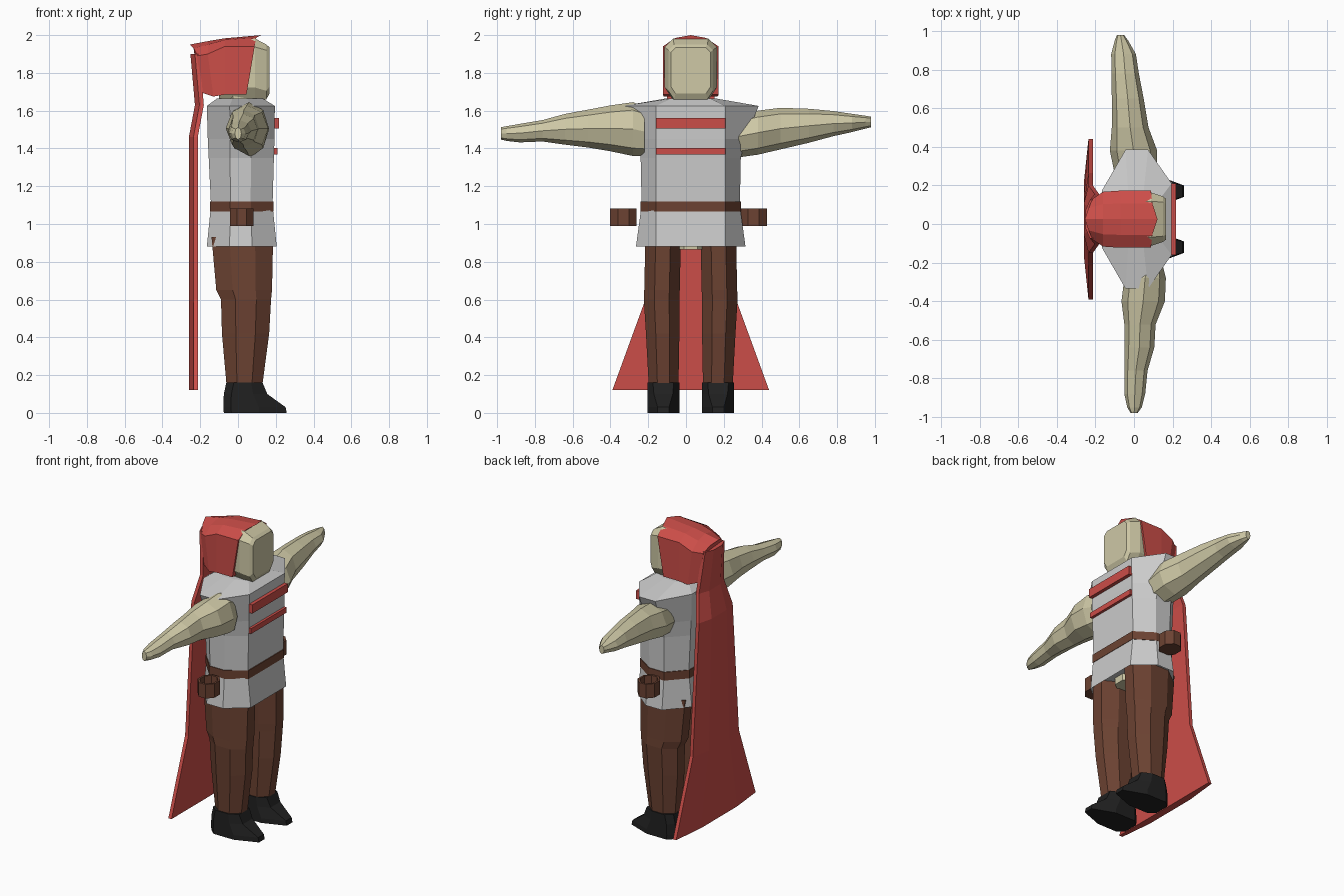
import bpy, bmesh, math
from mathutils import Vector

CY = 0.025  # the body's mirror plane


def material(name, rgb):
    m = bpy.data.materials.new(name)
    m.diffuse_color = (*rgb, 1)
    return m


SKIN = material("skin", (0.62, 0.58, 0.38))
RED = material("red_cloth", (0.60, 0.075, 0.065))
BROWN = material("leather", (0.15, 0.055, 0.032))
BLACK = material("boot_black", (0.015, 0.015, 0.015))


def loft(name, rings, mat=None):
    """Skin a stack of equal-length rings and cap both ends."""
    bm = bmesh.new()
    rows = [[bm.verts.new(Vector(p)) for p in r] for r in rings]
    n = len(rows[0])
    for a, b in zip(rows, rows[1:]):
        for i in range(n):
            j = (i + 1) % n
            bm.faces.new((a[i], a[j], b[j], b[i]))
    bm.faces.new(rows[0])
    bm.faces.new(rows[-1])
    bmesh.ops.recalc_face_normals(bm, faces=bm.faces)
    me = bpy.data.meshes.new(name)
    bm.to_mesh(me)
    bm.free()
    ob = bpy.data.objects.new(name, me)
    bpy.context.collection.objects.link(ob)
    if mat:
        me.materials.append(mat)
    return ob


def octagon(u0, u1, v0, v1, flat=True):
    """Eight (u, v) points filling a box, with flats or corners on its sides."""
    off = math.pi / 8 if flat else 0
    s = 1 / math.cos(math.pi / 8) if flat else 1
    return [((u0 + u1) / 2 + (u1 - u0) / 2 * s * math.cos(off + k * math.pi / 4),
             (v0 + v1) / 2 + (v1 - v0) / 2 * s * math.sin(off + k * math.pi / 4))
            for k in range(8)]


def mirrored(half):
    """Close a half outline of (a, b) by mirroring a."""
    return half + [(-a, b) for a, b in reversed(half)]


def body_ring(z, x0, x1, w, front=0.185, back=0.15, grow=0.0):
    f = (x1 - x0) / 0.37
    half = [(front, x1 + grow), (w + grow, 0.075 * f + grow / 2),
            (w + grow, -0.045 * f - grow / 2), (back, x0 - grow)]
    return [(x, CY + y, z) for y, x in mirrored(half)]


# Tunic, with a turned-in hem
loft("tunic", [
    body_ring(0.91, -0.145, 0.175, 0.25, 0.16, 0.13),
    body_ring(0.88, -0.165, 0.205, 0.29),
    body_ring(1.10, -0.143, 0.183, 0.26),
    body_ring(1.35, -0.155, 0.19, 0.265),
    body_ring(1.45, -0.16, 0.193, 0.29),
    body_ring(1.625, -0.165, 0.195, 0.36),
    body_ring(1.665, -0.11, 0.13, 0.13, 0.10, 0.10)])
loft("belt", [body_ring(z, -0.144, 0.184, 0.26, grow=0.005)
              for z in (1.065, 1.12)], BROWN)
loft("hips", [[(x, y, z) for x, y in octagon(-0.10, 0.14, -0.06, 0.11)]
              for z in (0.865, 0.95)], SKIN)

# Chest stripes
for z0, z1, x in ((1.505, 1.562, 0.217), (1.368, 1.403, 0.208)):
    loft("chest_stripe", [[(a, b, z) for a, b in
                           ((0.18, -0.16), (x, -0.16), (x, 0.21), (0.18, 0.21))]
                          for z in (z0, z1)], RED)

for side in (-1, 1):
    # Trouser legs
    loft("trouser_leg", [
        [(x, CY + side * y, z) for x, y in octagon(x0, x1, y0, y1)]
        for z, x0, x1, y0, y1 in (
            (0.14, -0.06, 0.128, 0.065, 0.222), (0.42, -0.085, 0.165, 0.060, 0.237),
            (0.60, -0.09, 0.175, 0.060, 0.248), (0.65, -0.115, 0.18, 0.058, 0.246),
            (0.93, -0.14, 0.186, 0.052, 0.240))], BROWN)

    # Boots, with a tapered toe
    rings = []
    for z, heel, mid, toe, tw in ((0, -0.075, 0.11, 0.258, 0.03),
                                  (0.03, -0.078, 0.11, 0.252, 0.03),
                                  (0.10, -0.075, 0.08, 0.155, 0.05),
                                  (0.16, -0.062, 0.07, 0.13, 0.055)):
        half = [(tw, toe), (0.085, mid), (0.085, heel + 0.04), (0.05, heel)]
        rings.append([(x, CY + side * 0.145 + y, z) for y, x in mirrored(half)])
    loft("boot", rings, BLACK)

    # Hip pouches, open on top
    rings = []
    for z, r in ((0.99, 1), (1.083, 1), (1.083, 0.8), (1.03, 0.75)):
        rings.append([(x, 0.013 + side * 0.345 + y, z) for x, y in
                      octagon(0.02 - 0.062 * r, 0.02 + 0.062 * r, -0.07 * r, 0.07 * r)])
    loft("hip_pouch", rings, BROWN)

# Arms: each ring is y, x range, z range
near_arm = ((-0.22, 0.00, 0.15, 1.36, 1.62), (-0.28, -0.05, 0.165, 1.36, 1.645),
            (-0.40, -0.065, 0.16, 1.385, 1.628), (-0.52, -0.05, 0.112, 1.405, 1.605),
            (-0.64, -0.05, 0.105, 1.42, 1.583), (-0.76, -0.05, 0.07, 1.437, 1.55),
            (-0.88, -0.05, 0.058, 1.432, 1.53), (-0.95, -0.035, 0.04, 1.44, 1.518),
            (-0.98, -0.017, 0.018, 1.447, 1.512))
far_arm = ((0.26, -0.10, 0.12, 1.35, 1.57), (0.38, -0.125, 0.12, 1.367, 1.60),
           (0.50, -0.115, 0.075, 1.395, 1.615), (0.65, -0.115, 0.05, 1.43, 1.61),
           (0.78, -0.117, 0.025, 1.465, 1.598), (0.88, -0.118, 0.01, 1.487, 1.583),
           (0.95, -0.10, -0.03, 1.505, 1.573), (0.98, -0.088, -0.052, 1.512, 1.568))
for name, arm in (("arm_near", near_arm), ("arm_far", far_arm)):
    loft(name, [[(x, y, z) for x, z in octagon(x0, x1, z0, z1, False)]
                for y, x0, x1, z0, z1 in arm], SKIN)


# Head: chamfered slab lofted front to back
def head_ring(x, w, z0, z1, c):
    half = [(w - c, z0), (w, z0 + 1.5 * c), (w, z1 - c), (w - c, z1)]
    return [(x, CY + y, z) for y, z in mirrored(half)]


loft("head", [head_ring(-0.10, 0.12, 1.66, 1.95, 0.045),
              head_ring(0.09, 0.138, 1.655, 1.982, 0.045),
              head_ring(0.15, 0.118, 1.66, 1.95, 0.03),
              head_ring(0.167, 0.105, 1.69, 1.935, 0.025)], SKIN)
loft("neck", [[(x, y, z) for x, y in octagon(-0.08, 0.10, -0.07, 0.12)]
              for z in (1.62, 1.69)], SKIN)


# Hood: arch-shaped rings, the front one leaning to a peak
def hood_ring(xs, w, zb, zs, zc, zt):
    half = [(xs[3], 0, zt), (xs[2], w * 0.55, zc), (xs[1], w, zs), (xs[0], w, zb)]
    return [(x, CY + y, z) for x, y, z in half] + \
           [(x, CY - y, z) for x, y, z in reversed(half[1:])]


loft("hood", [
    hood_ring((-0.205, -0.215, -0.235, -0.255), 0.105, 1.70, 1.89, 1.93, 1.95),
    hood_ring((-0.13, -0.16, -0.16, -0.16), 0.142, 1.675, 1.90, 1.95, 1.968),
    hood_ring((-0.07, -0.07, -0.07, -0.07), 0.148, 1.685, 1.94, 1.975, 1.983),
    hood_ring((0.045, 0.088, 0.095, 0.122), 0.148, 1.685, 1.94, 1.985, 2.0)], RED)

# Cape: thin shell from the back of the hood to the flared hem
loft("cape", [[(x + dx, CY + y, z) for y, x in
               mirrored([(w, -0.213), (w, -0.236), (w * 0.45, -0.26)])]
              for z, w, dx in ((0.12, 0.415, 0), (0.60, 0.24, 0), (1.46, 0.175, 0),
                               (1.63, 0.13, 0.032), (1.90, 0.10, 0.008))], RED)
